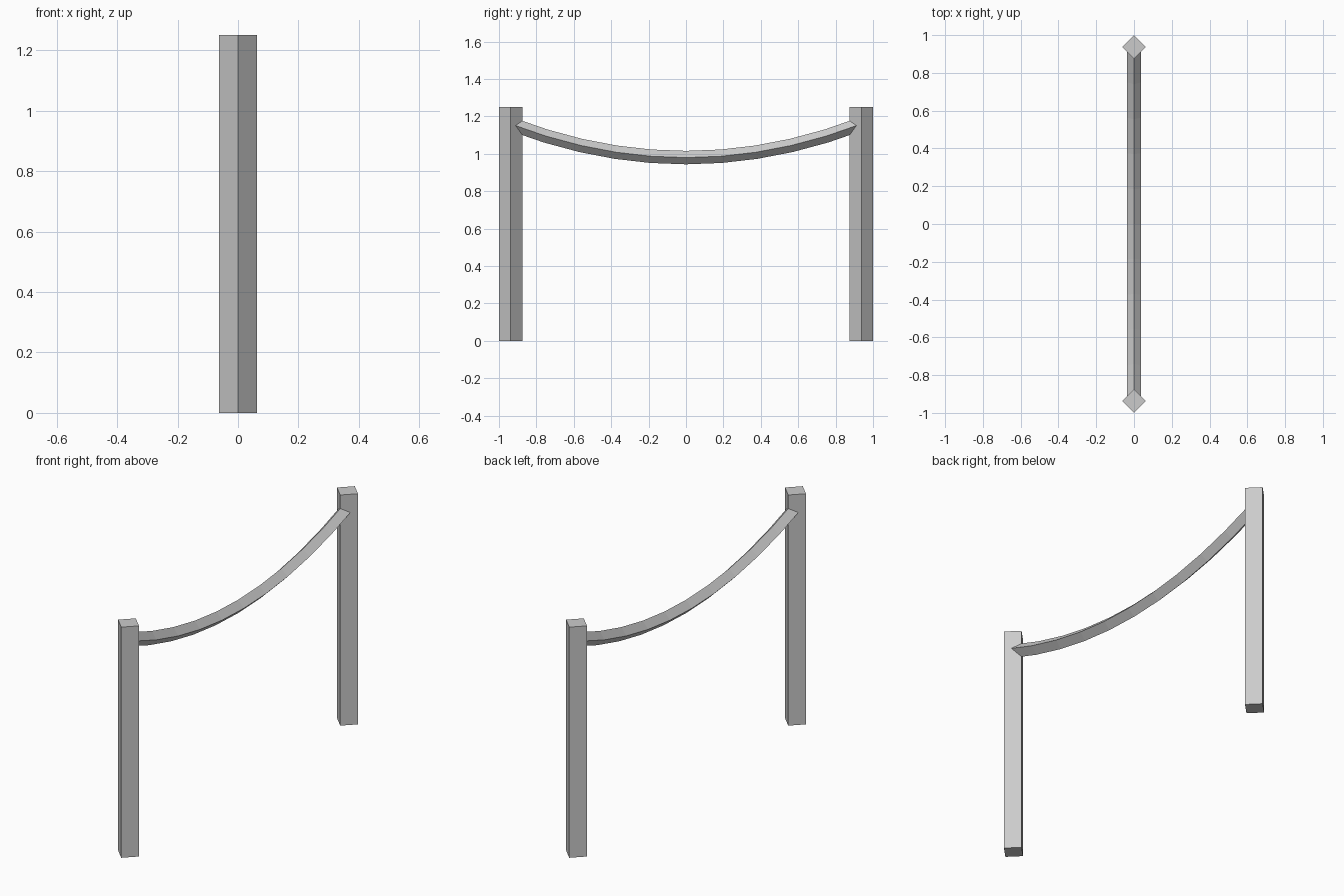
import bpy, bmesh, math
from mathutils import Vector

if "Cube" in bpy.data.objects:
    bpy.data.objects.remove(bpy.data.objects["Cube"])

POST_R, POST_Y, POST_H = 0.0625, 0.9375, 1.25
ROPE_R, ROPE_LOW, SAG, SEGS = 0.036, 0.98, 0.205, 10


def sweep(name, path, normals, radius):
    """Sweep a diamond section (x axis / given normal) along a path."""
    bm = bmesh.new()
    side = Vector((1, 0, 0))
    rings = [[bm.verts.new(p + radius * d) for d in (side, n, -side, -n)]
             for p, n in zip(path, normals)]
    for a, b in zip(rings, rings[1:]):
        for i in range(4):
            j = (i + 1) % 4
            bm.faces.new((a[i], a[j], b[j], b[i]))
    bm.faces.new(rings[0])
    bm.faces.new(rings[-1])
    bmesh.ops.recalc_face_normals(bm, faces=bm.faces)
    mesh = bpy.data.meshes.new(name)
    bm.to_mesh(mesh)
    bm.free()
    obj = bpy.data.objects.new(name, mesh)
    bpy.context.collection.objects.link(obj)
    return obj


# Two square posts turned 45 degrees
for name, s in (("front_post", -1), ("back_post", 1)):
    path = [Vector((0, s * POST_Y, z)) for z in (0, POST_H)]
    sweep(name, path, [Vector((0, 1, 0))] * 2, POST_R)

# Sagging four-sided rope ending inside the posts
ys = [POST_Y * (2 * i / SEGS - 1) for i in range(SEGS + 1)]
path = [Vector((0, y, ROPE_LOW + SAG * y * y)) for y in ys]
normals = [Vector((0, -2 * SAG * y, 1)).normalized() for y in ys]
sweep("hanging_rope", path, normals, ROPE_R)
